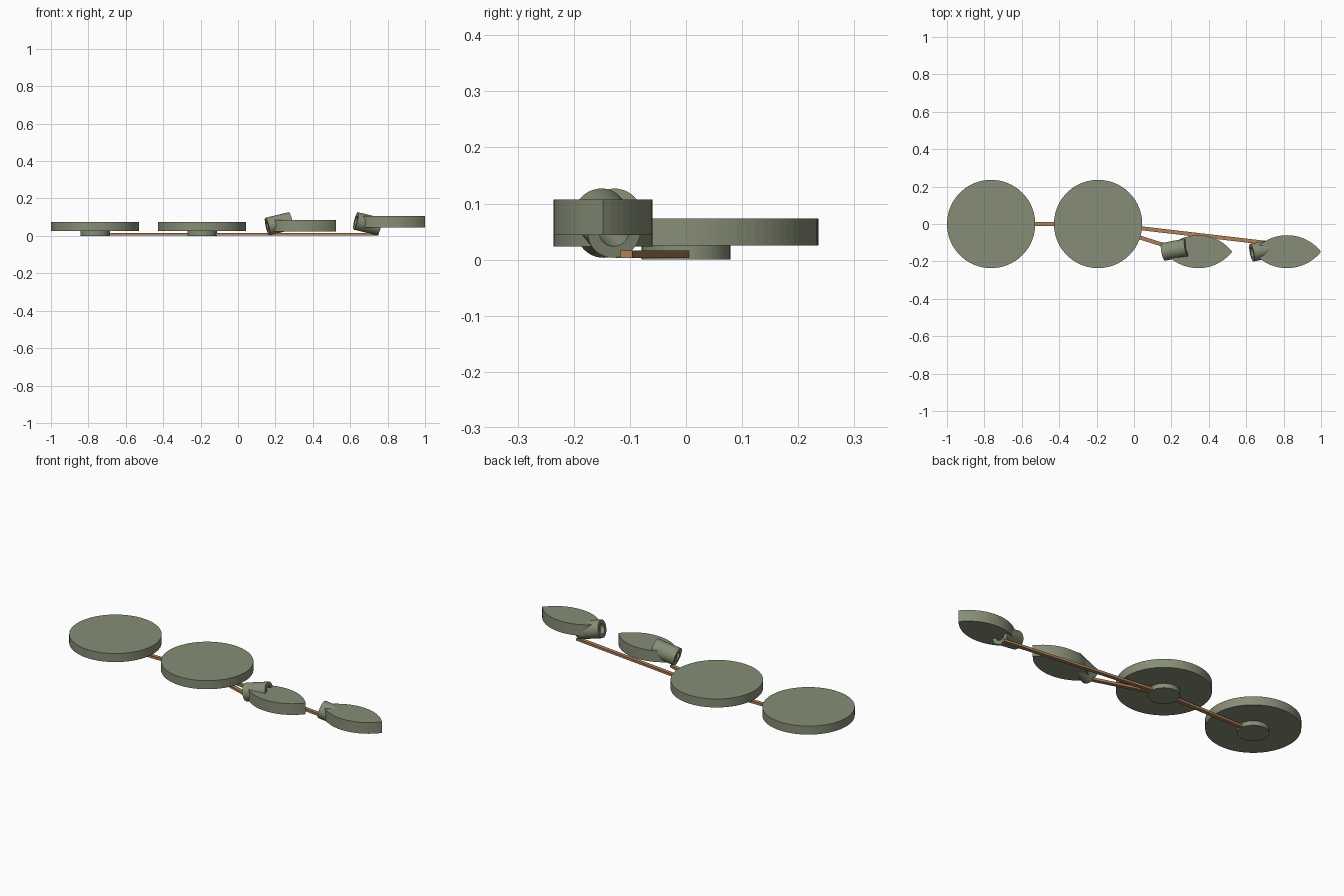
import bpy, bmesh
from math import cos, sin, tau, atan2, asin
from mathutils import Vector

if "Cube" in bpy.data.objects:
    bpy.data.objects.remove(bpy.data.objects["Cube"])


def material(name, rgb):
    m = bpy.data.materials.new(name)
    m.diffuse_color = (*rgb, 1)
    m.use_nodes = True
    m.node_tree.nodes["Principled BSDF"].inputs["Base Color"].default_value = m.diffuse_color
    return m


GREEN = material("sage_green", (0.24, 0.27, 0.18))
BROWN = material("copper_brown", (0.42, 0.22, 0.10))


def finish(name, bm, mat):
    bmesh.ops.recalc_face_normals(bm, faces=bm.faces)
    me = bpy.data.meshes.new(name)
    bm.to_mesh(me)
    bm.free()
    me.materials.append(mat)
    ob = bpy.data.objects.new(name, me)
    bpy.context.collection.objects.link(ob)
    return ob


def prism(name, outline, z0, z1, mat):
    """Extrude a flat outline from z0 up to z1."""
    bm = bmesh.new()
    face = bm.faces.new([bm.verts.new((x, y, z0)) for x, y in outline])
    top = bmesh.ops.extrude_face_region(bm, geom=[face], use_keep_orig=True)["geom"]
    bmesh.ops.translate(bm, vec=(0, 0, z1 - z0),
                        verts=[v for v in top if isinstance(v, bmesh.types.BMVert)])
    return finish(name, bm, mat)


def circle(cx, cy, r, n=80):
    return [(cx + r * cos(tau * i / n), cy + r * sin(tau * i / n)) for i in range(n)]


def lens(cx, cy, half_width, r, n=24):
    """Pointed leaf outline made of two mirrored arcs."""
    d = r - half_width
    a = asin((r * r - d * d) ** 0.5 / r)
    arc = [(r * sin(a - 2 * a * i / n), r * cos(a - 2 * a * i / n) - d) for i in range(n)]
    return [(cx + s * x, cy + s * y) for s in (1, -1) for x, y in arc]


def tube(name, a, b, outer, inner, n=48):
    """Open pipe between two points."""
    a, b = Vector(a), Vector(b)
    q = (b - a).to_track_quat('Z', 'Y')
    bm = bmesh.new()
    rings = []
    for p, r in ((a, outer), (b, outer), (b, inner), (a, inner)):
        rings.append([bm.verts.new(p + q @ Vector((*xy, 0))) for xy in circle(0, 0, r, n)])
    for k in range(4):
        r0, r1 = rings[k], rings[(k + 1) % 4]
        for i in range(n):
            j = (i + 1) % n
            bm.faces.new((r0[i], r0[j], r1[j], r1[i]))
    return finish(name, bm, GREEN)


def strip(name, a, b, width=0.021):
    """Flat bar running along the ground."""
    a, b = Vector(a), Vector(b)
    side = (b - a).normalized().orthogonal() * width / 2
    prism(name, [tuple(p) for p in (a - side, b - side, b + side, a + side)], 0.003, 0.016, BROWN)


# Round pads on small hubs
for label, x in (("left", -0.764), ("middle", -0.192)):
    prism(label + "_pad", circle(x, 0, 0.236), 0.025, 0.073, GREEN)
    prism(label + "_pad_hub", circle(x, 0, 0.079), 0, 0.025, GREEN)

# Leaf blades
prism("inner_leaf", lens(0.343, -0.148, 0.088, 0.232), 0.023, 0.086, GREEN)
prism("outer_leaf", lens(0.818, -0.148, 0.088, 0.232), 0.044, 0.107, GREEN)

# Tilted sockets at the leaf bases
tube("inner_socket", (0.157, -0.149, 0.050), (0.282, -0.125, 0.080), 0.048, 0.027)
tube("outer_socket", (0.630, -0.153, 0.080), (0.755, -0.128, 0.050), 0.048, 0.027)

# Connecting stems
strip("pad_stem", (-0.764, 0), (-0.192, 0))
strip("inner_leaf_stem", (-0.192, -0.002), (0.17, -0.116))
strip("outer_leaf_stem", (-0.192, 0.004), (0.75, -0.106))
